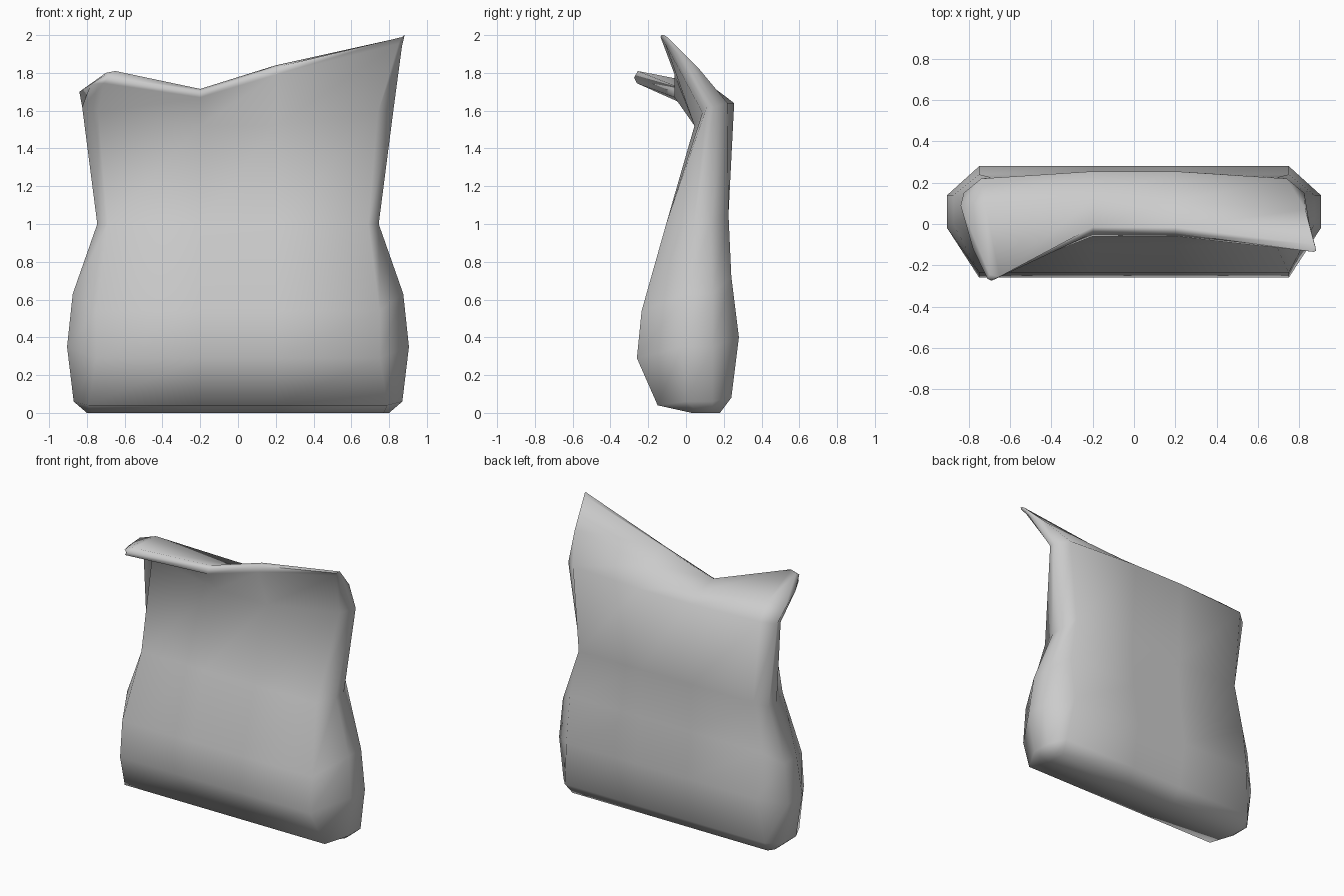
import bpy, bmesh

if "Cube" in bpy.data.objects:
    bpy.data.objects.remove(bpy.data.objects["Cube"])


def body_ring(front, back, corner, side, bend=0.0):
    """Closed 12-point section: front left to right, right side, back, left side.
    front/back = (y, z); side = (x, y_front, y_back, z); bend raises front ends."""
    fy, fz = front
    by, bz = back
    sx, s1, s2, sz = side
    xs = (-corner, -0.2, 0.2, corner)
    f = [(x, fy + (0.6 * bend if abs(x) > 0.3 else 0), fz + (bend if abs(x) > 0.3 else 0)) for x in xs]
    b = [(x, by - (0.5 * bend if abs(x) > 0.3 else 0), bz) for x in reversed(xs)]
    return f + [(sx, s1, sz), (sx, s2, sz)] + b + [(-sx, s2, sz), (-sx, s1, sz)]


def lip_ring(front, back, right, left):
    """Section of the pinched, folded mouth."""
    return front + right + back[::-1] + left


# Sack body: base, belly, waist and the crease under the fold
rings = [
    body_ring((0.03, 0.0), (0.18, 0.0), 0.77, (0.80, 0.07, 0.14, 0.0)),
    body_ring((-0.15, 0.04), (0.24, 0.08), 0.79, (0.87, 0.0, 0.14, 0.06)),
    body_ring((-0.26, 0.29), (0.28, 0.40), 0.75, (0.905, -0.02, 0.14, 0.35)),
    body_ring((-0.235, 0.54), (0.24, 0.72), 0.75, (0.875, 0.0, 0.14, 0.63)),
    body_ring((-0.105, 1.0), (0.225, 1.05), 0.69, (0.745, 0.04, 0.13, 1.0)),
    body_ring((0.045, 1.52), (0.255, 1.64), 0.74, (0.825, 0.11, 0.15, 1.62), 0.07),
]

# Folded mouth: underside of the fold and its rounded lip
rings.append(lip_ring(
    [(-0.71, -0.26, 1.745), (-0.2, -0.06, 1.67), (0.2, -0.06, 1.79), (0.85, -0.11, 1.955)],
    [(-0.72, 0.10, 1.74), (-0.2, 0.12, 1.68), (0.2, 0.11, 1.75), (0.83, 0.07, 1.82)],
    [(0.868, -0.08, 1.94), (0.85, 0.0, 1.86)],
    [(-0.84, 0.09, 1.70), (-0.78, -0.12, 1.74)]))
rings.append(lip_ring(
    [(-0.69, -0.275, 1.775), (-0.2, -0.045, 1.70), (0.2, -0.045, 1.83), (0.87, -0.135, 1.99)],
    [(-0.65, -0.255, 1.81), (-0.2, -0.015, 1.715), (0.2, -0.015, 1.84), (0.875, -0.10, 1.99)],
    [(0.882, -0.13, 2.0), (0.88, -0.115, 2.0)],
    [(-0.70, -0.245, 1.80), (-0.71, -0.265, 1.785)]))

bm = bmesh.new()
loops = [[bm.verts.new(p) for p in ring] for ring in rings]
n = len(loops[0])
for low, high in zip(loops, loops[1:]):
    for i in range(n):
        j = (i + 1) % n
        bm.faces.new((low[i], low[j], high[j], high[i]))

# Caps: flat bottom and sealed lip, made of front-to-back strips
for ring in (loops[0], loops[-1]):
    for i in range(3):
        bm.faces.new((ring[i], ring[i + 1], ring[8 - i], ring[9 - i]))
    bm.faces.new((ring[3], ring[4], ring[5], ring[6]))
    bm.faces.new((ring[9], ring[10], ring[11], ring[0]))

bmesh.ops.recalc_face_normals(bm, faces=bm.faces)
mesh = bpy.data.meshes.new("folded_sack")
bm.to_mesh(mesh)
bm.free()
sack = bpy.data.objects.new("folded_sack", mesh)
bpy.context.collection.objects.link(sack)

# Smooth cloth shading
bpy.context.view_layer.objects.active = sack
sack.select_set(True)
bpy.ops.object.shade_smooth_by_angle(angle=1.2)
